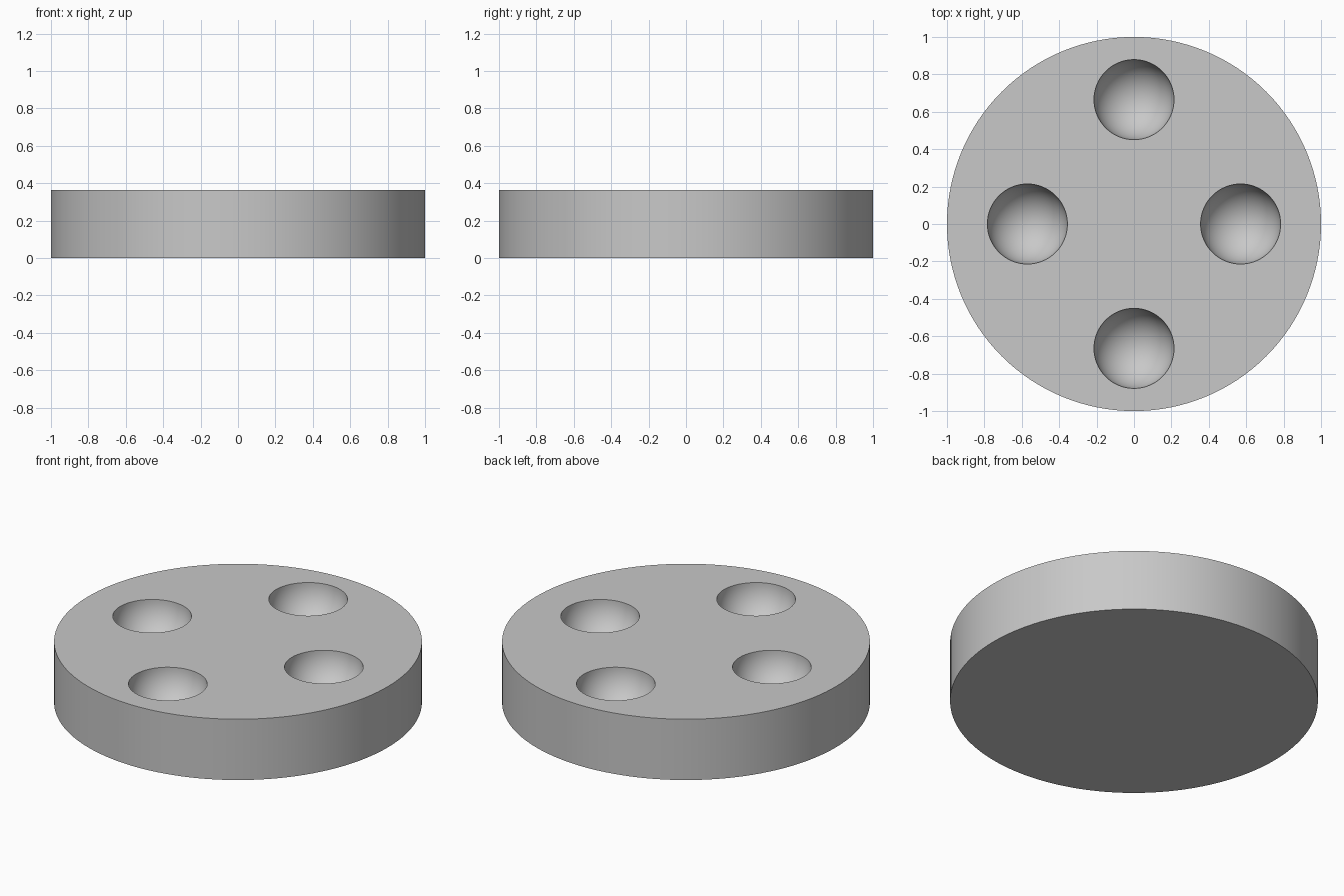
import bpy, bmesh, math

if "Cube" in bpy.data.objects:
    bpy.data.objects.remove(bpy.data.objects["Cube"])

HEIGHT = 0.365
BOWL_R = 0.214
SIDES = 64
RINGS = 16

grey = bpy.data.materials.new("grey")
grey.diffuse_color = (0.58, 0.58, 0.58, 1)
grey.use_nodes = True
grey.node_tree.nodes["Principled BSDF"].inputs["Base Color"].default_value = grey.diffuse_color


def lathe(name, profile, sides, location=(0, 0, 0)):
    """Closed solid turned about z from (radius, height) points, bottom to top."""
    bm = bmesh.new()
    rings = []
    for r, z in profile:
        rings.append([bm.verts.new((r * math.cos(2 * math.pi * i / sides),
                                    r * math.sin(2 * math.pi * i / sides), z))
                      for i in range(sides)])
    for low, high in zip(rings, rings[1:]):
        for i in range(sides):
            j = (i + 1) % sides
            bm.faces.new((low[i], low[j], high[j], high[i]))
    bm.faces.new(rings[0][::-1])
    bm.faces.new(rings[-1])
    mesh = bpy.data.meshes.new(name)
    bm.to_mesh(mesh)
    bm.free()
    mesh.materials.append(grey)
    obj = bpy.data.objects.new(name, mesh)
    obj.location = location
    bpy.context.collection.objects.link(obj)
    return obj


# Round body
disc = lathe("disc", [(1, 0), (1, HEIGHT)], 128)

# Hemispherical hollows, each cutter having a short collar above the top face
bowl = []
for k in range(RINGS):
    a = math.pi / 2 * (k + 0.3) / (RINGS - 0.7)
    bowl.append((BOWL_R * math.sin(a), -BOWL_R * math.cos(a) - 0.0005))
bowl.append((BOWL_R, 0.1))

cutters = []
for x, y in ((0.57, 0), (-0.57, 0), (0, 0.665), (0, -0.665)):
    cutter = lathe("hollow_cutter", bowl, SIDES, (x, y, HEIGHT))
    cutter.hide_render = True
    cutters.append(cutter)
    mod = disc.modifiers.new("hollow", 'BOOLEAN')
    mod.operation = 'DIFFERENCE'
    mod.solver = 'EXACT'
    mod.object = cutter

# Apply the cuts, then smooth while keeping the rims sharp
bpy.context.view_layer.objects.active = disc
disc.select_set(True)
for mod in list(disc.modifiers):
    bpy.ops.object.modifier_apply(modifier=mod.name)
for cutter in cutters:
    bpy.data.objects.remove(cutter)
bpy.ops.object.shade_smooth_by_angle(angle=math.radians(30))
